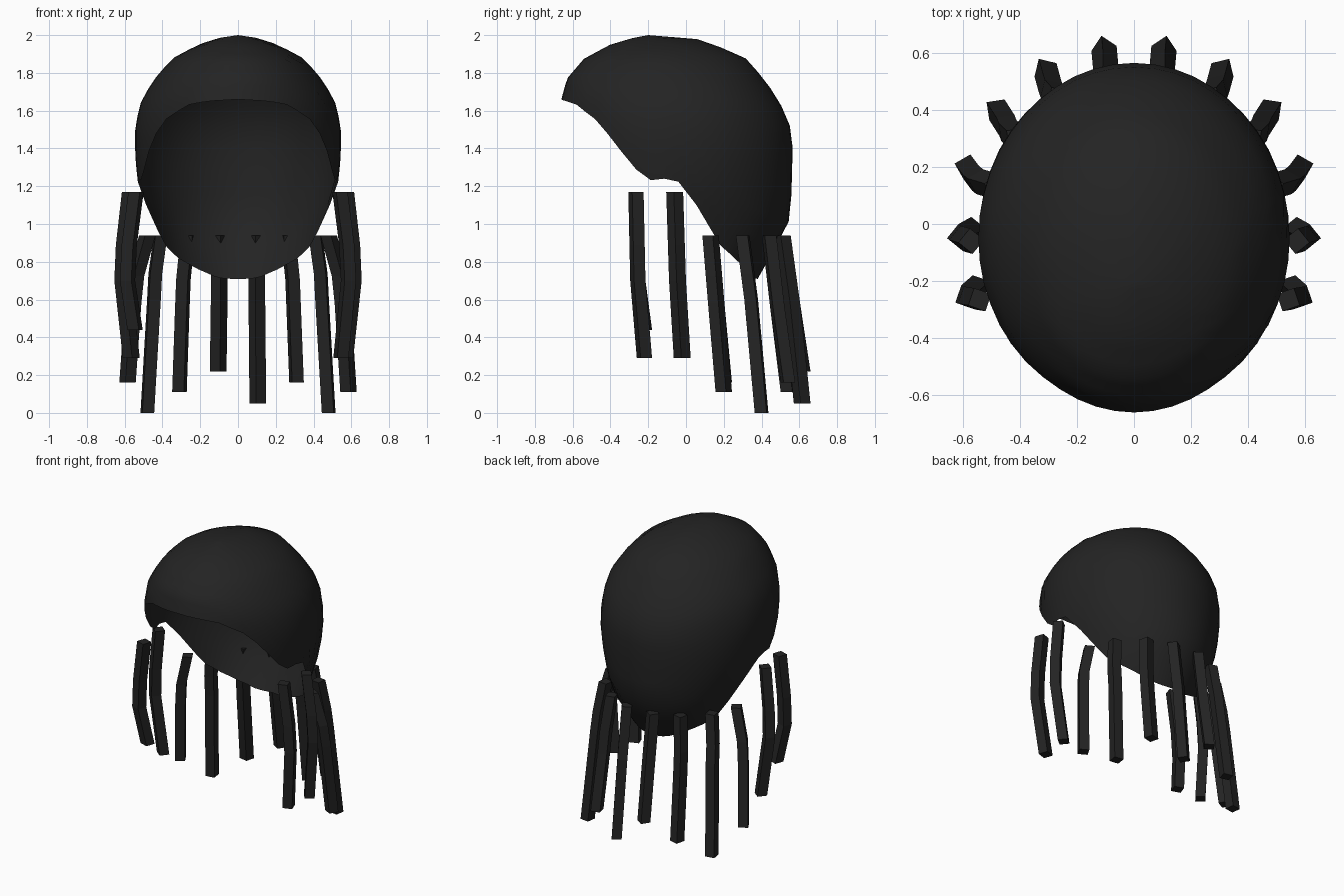
import bpy, math

if "Cube" in bpy.data.objects:
    bpy.data.objects.remove(bpy.data.objects["Cube"])

mat = bpy.data.materials.new("soft black")
mat.diffuse_color = (0.017, 0.017, 0.017, 1)
mat.use_nodes = True
mat.node_tree.nodes["Principled BSDF"].inputs["Base Color"].default_value = mat.diffuse_color

def lerp_table(table, v):
    """Linear lookup in rows of (key, values...), keys ascending."""
    if v <= table[0][0]:
        return table[0][1:]
    for a, b in zip(table, table[1:]):
        if v <= b[0]:
            f = (v - a[0]) / (b[0] - a[0])
            return [p + (q - p) * f for p, q in zip(a[1:], b[1:])]
    return table[-1][1:]

def make_object(name, verts, faces):
    me = bpy.data.meshes.new(name)
    me.from_pydata(verts, [], faces)
    me.materials.append(mat)
    ob = bpy.data.objects.new(name, me)
    bpy.context.collection.objects.link(ob)
    return ob

# Cap cross-sections by height: z, front y, back y, half width, y of widest point
SECTIONS = [
    (0.71, -0.20, 0.38, 0.30, 0.0), (0.81, -0.25, 0.42, 0.39, 0.0),
    (0.94, -0.30, 0.53, 0.43, 0.0), (1.10, -0.50, 0.56, 0.49, -0.02),
    (1.22, -0.60, 0.555, 0.53, -0.04), (1.36, -0.63, 0.57, 0.545, -0.05),
    (1.52, -0.66, 0.55, 0.545, -0.05), (1.66, -0.66, 0.49, 0.51, -0.06),
    (1.77, -0.63, 0.41, 0.44, -0.08), (1.875, -0.54, 0.32, 0.35, -0.10),
    (1.95, -0.40, 0.15, 0.21, -0.12), (1.985, -0.28, 0.04, 0.10, -0.15),
    (2.00, -0.20, -0.20, 0.0, -0.20)]
# Lower edge of the cap: y, z
RIM = [(-0.66, 1.66), (-0.59, 1.64), (-0.47, 1.55), (-0.33, 1.37), (-0.22, 1.24),
       (-0.17, 1.23), (-0.07, 1.25), (0.0, 1.19), (0.10, 1.03), (0.18, 0.89),
       (0.28, 0.80), (0.37, 0.71)]

def cap_point(t, z):
    yf, yb, w, yc = lerp_table(SECTIONS, z)
    s = math.sin(t)
    return (w * math.cos(t), yc + s * ((yb - yc) if s > 0 else (yc - yf)), z)

def rim_height(t):
    z = 2.0
    while z > 0.71 and z > lerp_table(RIM, cap_point(t, z)[1])[0]:
        z -= 0.004
    return max(z, 0.71)

# Hair cap: open shell from the crown down to the rim
COLS, ROWS = 48, 13
verts, faces = [(0, -0.2, 2.0)], []
for c in range(COLS):
    t = 2 * math.pi * c / COLS - math.pi / 2
    zr = rim_height(t)
    for r in range(1, ROWS + 1):
        verts.append(cap_point(t, 2 - (2 - zr) * (r / ROWS) ** 1.6))
for c in range(COLS):
    a, b = 1 + c * ROWS, 1 + (c + 1) % COLS * ROWS
    faces.append((0, a, b))
    for r in range(ROWS - 1):
        faces.append((a + r, a + r + 1, b + r + 1, b + r))
cap = make_object("hair_cap", verts, faces)
bpy.context.view_layer.objects.active = cap
cap.select_set(True)
bpy.ops.object.shade_smooth_by_angle(angle=math.radians(50))

# Hanging locks: top, bend, tip, then tip height on the right and on the left
LOCKS = [
    ((0.54, -0.265, 1.17), (0.585, -0.255, 0.70), (0.545, -0.22), 0.29, 0.44),
    ((0.57, -0.06, 1.17), (0.61, -0.045, 0.70), (0.565, -0.02), 0.29, 0.29),
    ((0.48, 0.13, 0.94), (0.555, 0.16, 0.58), (0.585, 0.20), 0.11, 0.16),
    ((0.41, 0.30, 0.94), (0.445, 0.345, 0.60), (0.48, 0.40), 0.0, 0.0),
    ((0.265, 0.44, 0.94), (0.295, 0.485, 0.55), (0.31, 0.54), 0.16, 0.11),
    ((0.10, 0.51, 0.94), (0.10, 0.56, 0.58), (0.105, 0.615), 0.05, 0.22)]
RADIUS = 0.045

def make_lock(name, path, side):
    vs = []
    ang = math.atan2(path[0][1], path[0][0])  # one corner points outward
    for x, y, z in path:
        for k in range(4):
            a = ang + k * math.pi / 2
            vs.append((side * (x + RADIUS * math.cos(a)), y + RADIUS * math.sin(a), z))
    fs = [(3, 2, 1, 0)]
    for i in range(len(path) - 1):
        for k in range(4):
            n = (k + 1) % 4
            fs.append((i * 4 + k, i * 4 + n, i * 4 + 4 + n, i * 4 + 4 + k)[::-1])
    e = len(vs) - 4
    fs.append((e, e + 1, e + 2, e + 3))
    fs[0], fs[-1] = fs[0][::-1], fs[-1][::-1]
    if side < 0:
        fs = [f[::-1] for f in fs]
    make_object(name, vs, fs)

for i, (top, bend, tip, z_right, z_left) in enumerate(LOCKS):
    for side, label, z in ((1, "right", z_right), (-1, "left", z_left)):
        # upper bend keeps the outward bulge soft
        upper = tuple(p + (q - p) * f for p, q, f in zip(top, bend, (0.8, 0.6, 0.6)))
        make_lock(f"lock_{label}_{i + 1}", [top, upper, bend, (*tip, z)], side)
